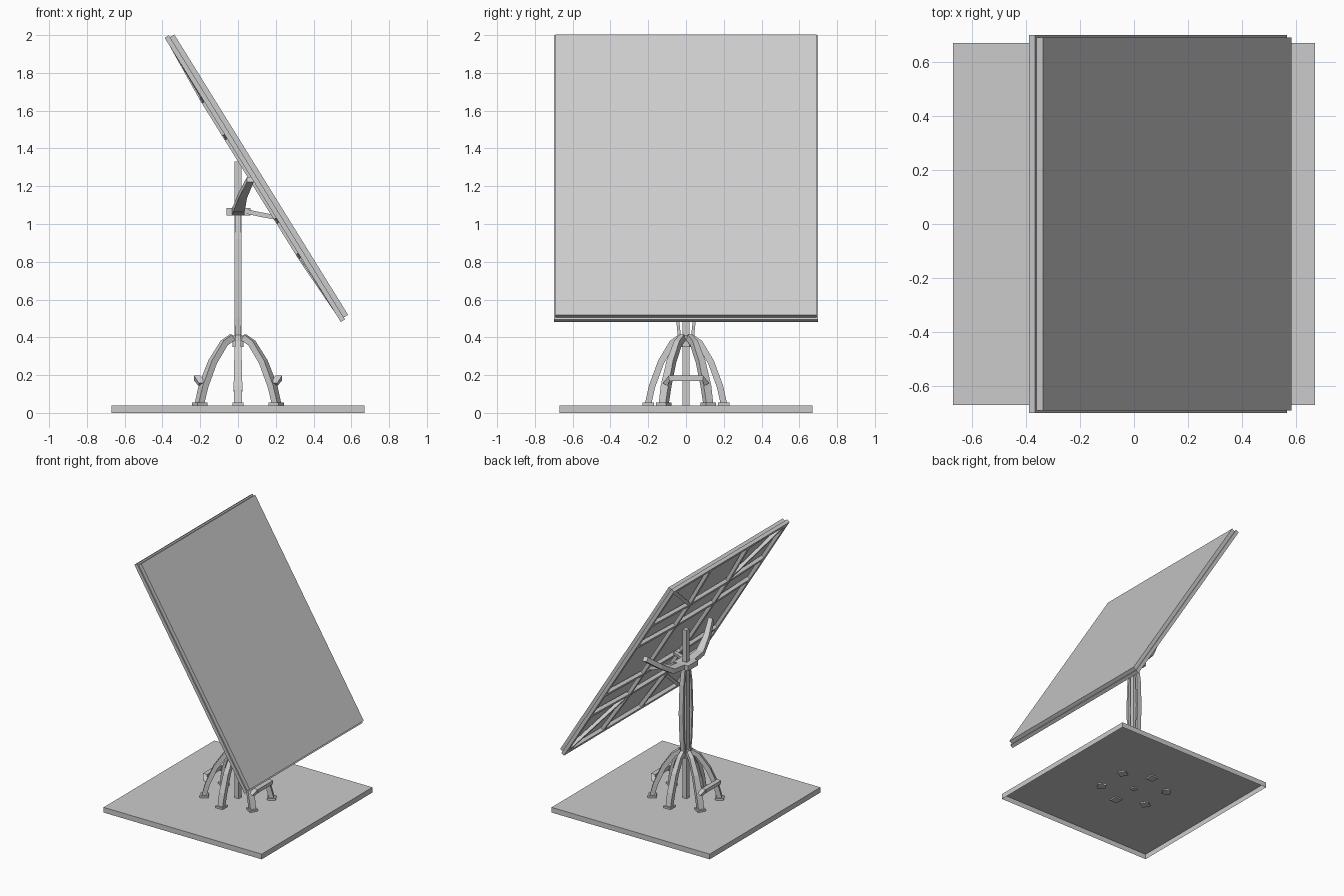
import bpy, bmesh, math
from mathutils import Vector, Matrix

cube = bpy.data.objects.get("Cube")
if cube:
    bpy.data.objects.remove(cube)

grey = bpy.data.materials.new("light_grey")
grey.use_nodes = True
GREY = (0.6, 0.6, 0.6, 1)
grey.diffuse_color = GREY
grey.node_tree.nodes["Principled BSDF"].inputs["Base Color"].default_value = GREY

# Panel frame of reference: x runs down the slope, y across, z out of the face
TILT = Matrix.Translation((0.1, 0, 1.247)) @ Matrix.Rotation(math.radians(58.2), 4, 'Y')
FLAT = Matrix.Identity(4)


def finish(name, bm, matrix=FLAT):
    bmesh.ops.recalc_face_normals(bm, faces=bm.faces)
    mesh = bpy.data.meshes.new(name)
    bm.to_mesh(mesh)
    bm.free()
    mesh.materials.append(grey)
    obj = bpy.data.objects.new(name, mesh)
    obj.matrix_world = matrix
    bpy.context.collection.objects.link(obj)
    return obj


def box(name, lo, hi, matrix=FLAT, open_bottom=False):
    lo, hi = Vector(lo), Vector(hi)
    bm = bmesh.new()
    bmesh.ops.create_cube(bm, size=1)
    for v in bm.verts:
        v.co = (lo + hi) / 2 + v.co * (hi - lo)
    if open_bottom:
        bm.faces.ensure_lookup_table()
        low = min(bm.faces, key=lambda f: f.calc_center_median().z)
        bmesh.ops.delete(bm, geom=[low], context='FACES_ONLY')
    return finish(name, bm, matrix)


def bar(name, path, widths, depth, side, matrix=FLAT):
    """Sweep a rectangle along a path; side is the direction of its width."""
    pts = [Vector(p) for p in path]
    side = Vector(side).normalized()
    bm = bmesh.new()
    rings = []
    for i, p in enumerate(pts):
        along = pts[min(i + 1, len(pts) - 1)] - pts[max(i - 1, 0)]
        up = along.cross(side).normalized() * depth / 2
        across = side * widths[i] / 2
        rings.append([bm.verts.new(p + c) for c in
                      (across + up, up - across, -across - up, across - up)])
    for a, b in zip(rings, rings[1:]):
        for k in range(4):
            bm.faces.new((a[k], a[(k + 1) % 4], b[(k + 1) % 4], b[k]))
    bm.faces.new(rings[0])
    bm.faces.new(rings[-1])
    return finish(name, bm, matrix)


def cylinder(name, radius, z0, z1, sides):
    bm = bmesh.new()
    bmesh.ops.create_cone(bm, cap_ends=True, segments=sides, radius1=radius,
                          radius2=radius, depth=z1 - z0)
    bmesh.ops.translate(bm, verts=bm.verts, vec=(0, 0, (z0 + z1) / 2))
    return finish(name, bm)


# Hollow base plate
box("base", (-0.67, -0.67, 0), (0.67, 0.67, 0.04), open_bottom=True)

# Central post with bowed stays on both sides
box("post", (-0.018, -0.018, 0.03), (0.018, 0.018, 1.33))
for s, label in ((1, "back"), (-1, "front")):
    bar("post_stay_" + label,
        [(0, s * 0.03, 0.36), (0, s * 0.045, 0.5), (0, s * 0.055, 0.7),
         (0, s * 0.045, 0.92), (0, s * 0.025, 1.05)],
        [0.03, 0.036, 0.036, 0.036, 0.03], 0.016, (1, 0, 0))
cylinder("leg_collar", 0.035, 0.35, 0.41, 6)

# Six bent legs with foot pads
for i in range(6):
    ang = math.radians(30 + 60 * i)
    out = Vector((math.cos(ang), math.sin(ang), 0))
    side = Vector((-out.y, out.x, 0))
    reach = 0.2 if i % 3 == 1 else 0.235
    profile = [(1, 0.05), (0.9, 0.14), (0.66, 0.27), (0.36, 0.37), (0.15, 0.4)]
    path = [out * reach * r + Vector((0, 0, z)) for r, z in profile]
    bar(f"leg_{i + 1}", path, [0.042, 0.046, 0.04, 0.032, 0.028], 0.034, side)
    pad = out * reach
    bar(f"foot_{i + 1}", [pad + Vector((0, 0, 0.03)), pad + Vector((0, 0, 0.054))],
        [0.06, 0.06], 0.06, side)

# Step bars joining the left and right pairs of legs
for s, label in ((1, "left"), (-1, "right")):
    bar("step_" + label,
        [(s * 0.19, -0.11, 0.15), (s * 0.215, -0.09, 0.183),
         (s * 0.215, 0.09, 0.183), (s * 0.19, 0.11, 0.15)],
        [0.035] * 4, 0.028, (1, 0, 0))

# Mount head and yoke arms
box("mount_head", (-0.06, -0.06, 1.045), (0.065, 0.06, 1.085))
for s, label in ((1, "back"), (-1, "front")):
    bar("yoke_arm_" + label,
        [(0, s * 0.03, 1.065), (0.005, s * 0.18, 1.08),
         (0.025, s * 0.29, 1.15), (0.065, s * 0.4, 1.235)],
        [0.065, 0.06, 0.045, 0.035], 0.035, (1, 0, 0))
    bar("lower_strut_" + label,
        [(0.04, s * 0.045, 1.067), (0.12, s * 0.1, 1.05), (0.2, s * 0.15, 1.035)],
        [0.035, 0.03, 0.03], 0.024, (0, 1, 0))

# Tilted panel face and rear rim
box("panel_face", (-0.873, -0.69, 0), (0.873, 0.69, 0.027), TILT)
for s, label in ((-1, "upper"), (1, "lower")):
    box("rim_" + label, (s * 0.87 - 0.015, -0.7, -0.026),
        (s * 0.87 + 0.015, 0.7, 0), TILT)
for s, label in ((1, "back"), (-1, "front")):
    box("rim_" + label, (-0.885, s * 0.685 - 0.015, -0.026),
        (0.885, s * 0.685 + 0.015, 0), TILT)

# Rear lattice: tapered long beams, cross beams and corner braces
for s, label in ((1, "back"), (-1, "front")):
    bar("long_beam_" + label,
        [(-0.86, s * 0.23, -0.012), (-0.5, s * 0.23, -0.028),
         (0.5, s * 0.23, -0.028), (0.86, s * 0.23, -0.012)],
        [0.028] * 4, 0.026, (0, 1, 0), TILT)
    for e, end in ((-1, "upper"), (1, "lower")):
        bar(f"corner_brace_{end}_{label}",
            [(e * 0.86, s * 0.67, -0.013), (e * 0.5, s * 0.23, -0.02)],
            [0.024, 0.024], 0.024, (e * 0.44, -s * 0.36, 0), TILT)
for i, a in enumerate((-0.5, -0.27, 0.25, 0.47)):
    bar(f"cross_beam_{i + 1}",
        [(a, -0.68, -0.013), (a, -0.23, -0.024), (a, 0.23, -0.024), (a, 0.68, -0.013)],
        [0.03] * 4, 0.026, (1, 0, 0), TILT)
